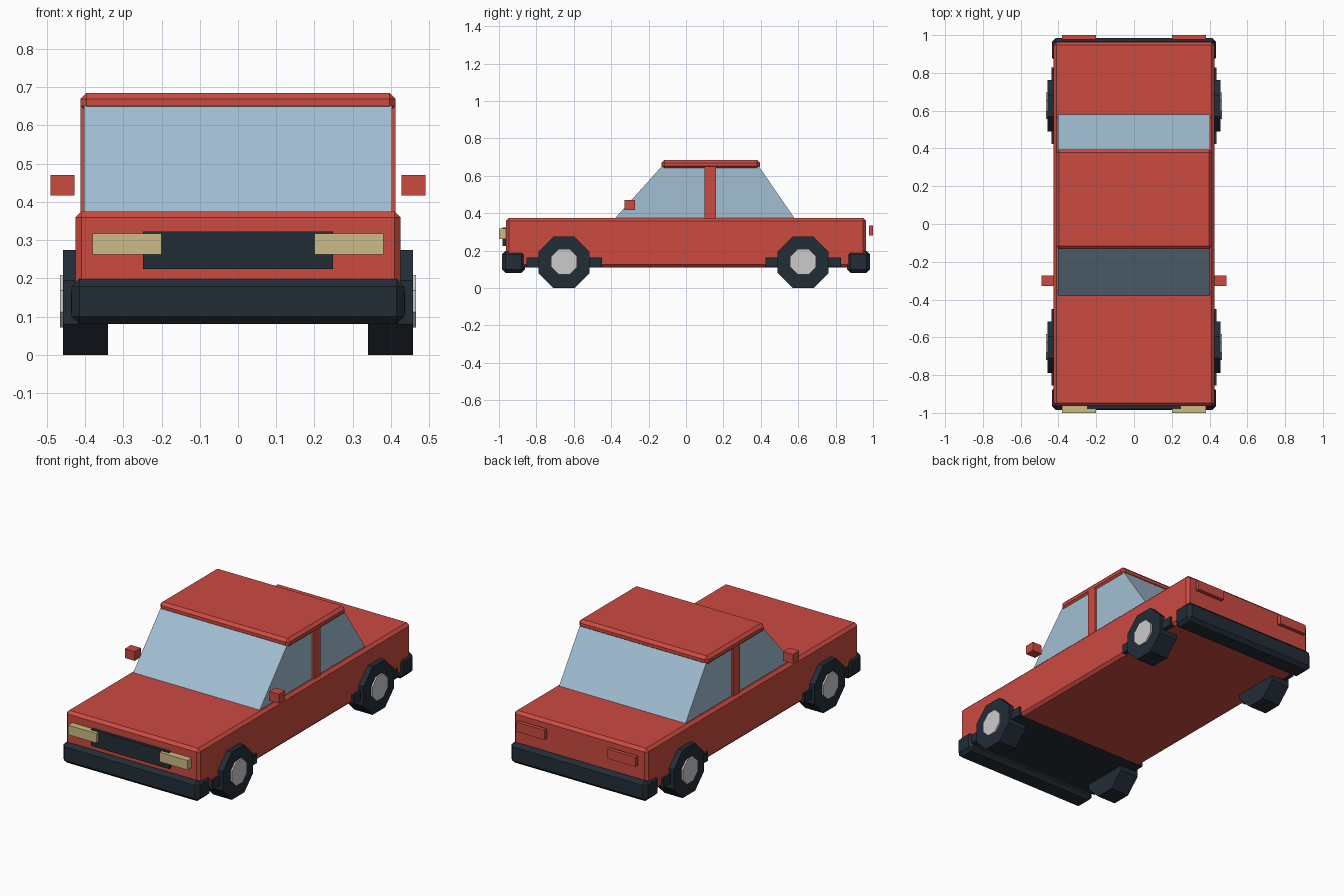
import bpy, bmesh, math
from mathutils import Matrix

cube = bpy.data.objects.get("Cube")
if cube:
    bpy.data.objects.remove(cube, do_unlink=True)


def material(name, rgb):
    m = bpy.data.materials.new(name)
    m.use_nodes = True
    m.diffuse_color = (*rgb, 1)
    m.node_tree.nodes["Principled BSDF"].inputs["Base Color"].default_value = (*rgb, 1)
    return m


red = material("red paint", (0.6, 0.07, 0.053))
dark = material("dark rubber", (0.016, 0.026, 0.037))
glass = material("pale blue glass", (0.36, 0.52, 0.65))
silver = material("silver", (0.6, 0.6, 0.6))
cream = material("cream lamp", (0.6, 0.5, 0.235))


def add_object(name, bm, mat):
    bmesh.ops.recalc_face_normals(bm, faces=bm.faces)
    mesh = bpy.data.meshes.new(name)
    bm.to_mesh(mesh)
    bm.free()
    mesh.materials.append(mat)
    ob = bpy.data.objects.new(name, mesh)
    bpy.context.collection.objects.link(ob)
    return ob


def box(name, xs, ys, zs, mat, bevel=0):
    """Box between pairs of limits, with an optional chamfer."""
    bm = bmesh.new()
    bmesh.ops.create_cube(bm, size=1)
    for v in bm.verts:
        for i, (lo, hi) in enumerate((xs, ys, zs)):
            v.co[i] = lo if v.co[i] < 0 else hi
    ob = add_object(name, bm, mat)
    if bevel:
        mod = ob.modifiers.new("chamfer", "BEVEL")
        mod.width, mod.segments = bevel, 1
    return ob


def pair(name, xs, ys, zs, mat):
    """Matching boxes on the left (+x) and right (-x)."""
    box("left_" + name, xs, ys, zs, mat)
    box("right_" + name, (-xs[1], -xs[0]), ys, zs, mat)


def octagon(name, radius, x0, x1, y, z, mat):
    """Eight-sided disc along x with a flat side down; radius is to the flats."""
    bm = bmesh.new()
    r = radius / math.cos(math.pi / 8)
    bmesh.ops.create_cone(bm, cap_ends=True, segments=8, radius1=r, radius2=r, depth=abs(x1 - x0))
    bm.transform(Matrix.Translation(((x0 + x1) / 2, y, z))
                 @ Matrix.Rotation(math.pi / 2, 4, "Y")
                 @ Matrix.Rotation(math.pi / 8, 4, "Z"))
    add_object(name, bm, mat)


# Lower body and bumpers
box("body", (-0.425, 0.425), (-0.963, 0.963), (0.11, 0.375), red, 0.016)
box("front_bumper", (-0.435, 0.435), (-0.985, -0.86), (0.08, 0.198), dark, 0.02)
box("rear_bumper", (-0.435, 0.435), (0.86, 0.985), (0.08, 0.198), dark, 0.02)

# Cabin glass, a side profile extruded across the car
bm = bmesh.new()
profile = [(-0.382, 0.37), (0.582, 0.37), (0.39, 0.65), (-0.13, 0.65)]
face = bm.faces.new([bm.verts.new((-0.402, y, z)) for y, z in profile])
side = bmesh.ops.extrude_face_region(bm, geom=[face])["geom"]
bmesh.ops.translate(bm, vec=(0.804, 0, 0), verts=[g for g in side if isinstance(g, bmesh.types.BMVert)])
add_object("cabin_glass", bm, glass)

# Roof, door pillars and mirrors
box("roof", (-0.412, 0.412), (-0.132, 0.395), (0.635, 0.685), red, 0.016)
pair("door_pillar", (0.38, 0.412), (0.1, 0.16), (0.37, 0.65), red)
pair("mirror", (0.427, 0.49), (-0.328, -0.272), (0.417, 0.47), red)

# Grille and lamps
box("grille", (-0.248, 0.248), (-0.98, -0.95), (0.225, 0.322), dark)
pair("headlight", (0.2, 0.38), (-1, -0.962), (0.262, 0.317), cream)
pair("tail_light", (0.2, 0.38), (0.978, 1), (0.28, 0.335), red)

# Wheels with hubcaps, and the sill strip at each axle
for end, y, bottom in (("front", -0.652, 0.109), ("rear", 0.626, 0.111)):
    box(end + "_axle_strip", (-0.437, 0.437), (y - 0.202, y + 0.202), (bottom, 0.163), dark)
    for label, s in (("left", 1), ("right", -1)):
        octagon(f"{end}_{label}_tire", 0.137, s * 0.34, s * 0.457, y, 0.137, dark)
        octagon(f"{end}_{label}_hubcap", 0.069, s * 0.44, s * 0.466, y, 0.14, silver)
